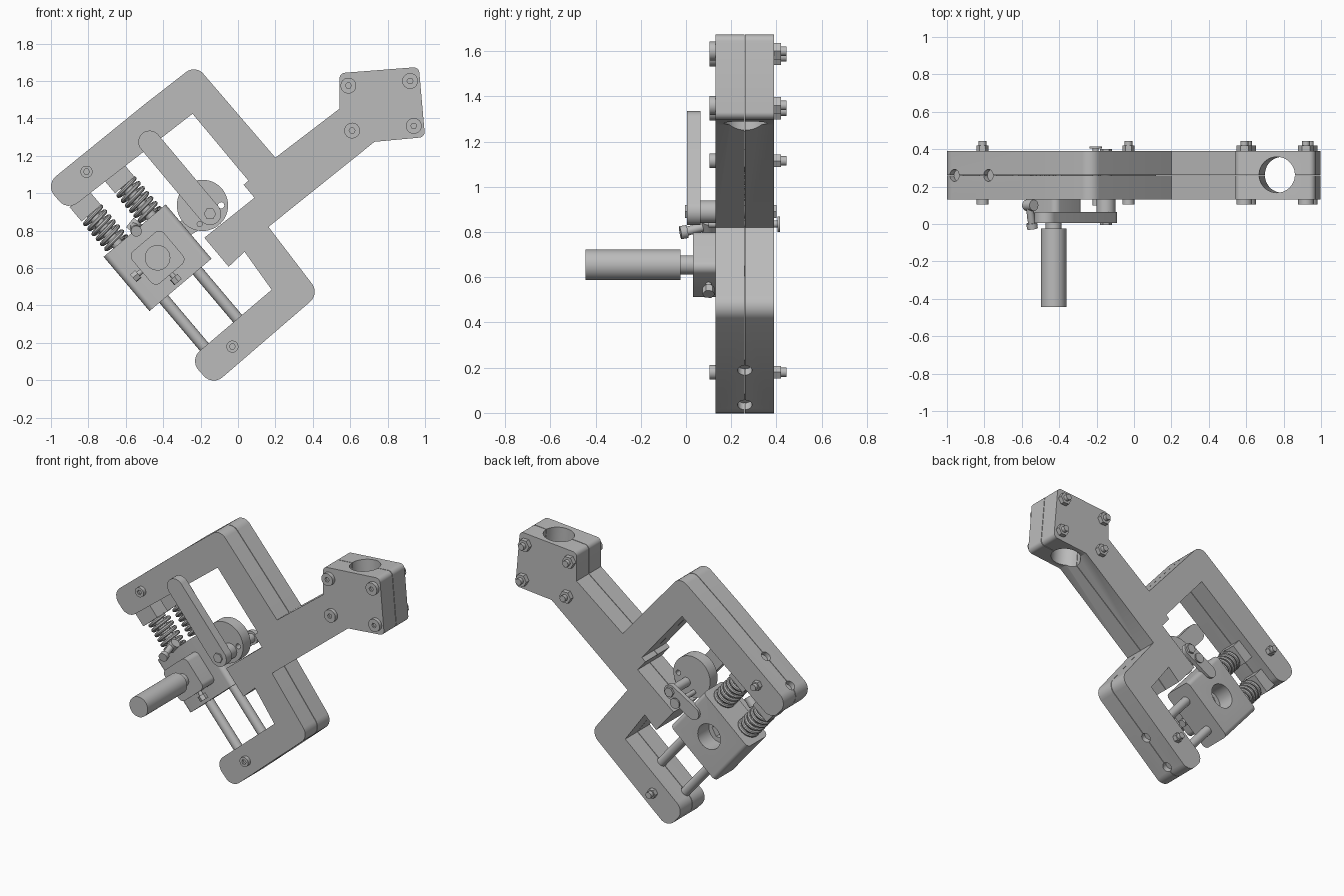
import bpy, bmesh, math
from mathutils import Vector as V

cube = bpy.data.objects.get("Cube")
if cube:
    bpy.data.objects.remove(cube)

grey = bpy.data.materials.new("plain grey")
grey.use_nodes = True
grey.diffuse_color = (0.5, 0.5, 0.5, 1)
grey.node_tree.nodes["Principled BSDF"].inputs["Base Color"].default_value = (0.5, 0.5, 0.5, 1)

X, Y, Z = V((1, 0, 0)), V((0, 1, 0)), V((0, 0, 1))
D = V((-0.645, 0, 0.764)).normalized()   # along the guide rods
E = V((D.z, 0, -D.x))                    # across the guide rods
MID = 0.26                               # depth of the split plane
C = V((-0.43, 0, 0.655))                 # carriage centre


def rounded(pts, steps=6):
    """Round each corner (a, b, radius) of a polygon."""
    out = []
    for i, (a, b, r) in enumerate(pts):
        p = V((a, b))
        if not r:
            out.append(p)
            continue
        d0 = (V(pts[i - 1][:2]) - p).normalized()
        d1 = (V(pts[(i + 1) % len(pts)][:2]) - p).normalized()
        half = d0.angle(d1) / 2
        c = p + (d0 + d1).normalized() * r / math.sin(half)
        s, e = p + d0 * r / math.tan(half) - c, p + d1 * r / math.tan(half) - c
        for k in range(steps + 1):
            out.append(c + s.lerp(e, k / steps).normalized() * r)
    return out


def circle(r, n=32):
    return [V((r * math.cos(math.tau * k / n), r * math.sin(math.tau * k / n))) for k in range(n)]


def box(a, b, r=0):
    return rounded([(-a, -b, r), (a, -b, r), (a, b, r), (-a, b, r)])


def finish(ob):
    bpy.ops.object.select_all(action='DESELECT')
    ob.select_set(True)
    bpy.context.view_layer.objects.active = ob
    bpy.ops.object.shade_smooth_by_angle(angle=math.radians(35))


def prism(name, pts, origin, u, v, w, w0, w1):
    """Extrude a 2D outline lying on axes u, v along w."""
    bm = bmesh.new()
    rings = [[bm.verts.new(origin + u * p.x + v * p.y + w * t) for p in pts] for t in (w0, w1)]
    for ring in rings:
        bm.faces.new(ring)
    for i in range(len(pts)):
        bm.faces.new((rings[0][i - 1], rings[0][i], rings[1][i], rings[1][i - 1]))
    bmesh.ops.recalc_face_normals(bm, faces=bm.faces)
    me = bpy.data.meshes.new(name)
    bm.to_mesh(me)
    bm.free()
    me.materials.append(grey)
    ob = bpy.data.objects.new(name, me)
    bpy.context.collection.objects.link(ob)
    finish(ob)
    return ob


def along_y(name, pts, x, z, y0, y1, u=X, v=Z):
    return prism(name, pts, V((x, 0, z)), u, v, Y, y0, y1)


def rod(name, a, b, r, n=32):
    a, b = V(a), V(b)
    w = (b - a).normalized()
    u = w.orthogonal().normalized()
    return prism(name, circle(r, n), a, u, w.cross(u), w, 0, (b - a).length)


def capsule(name, a, b, r, y0, y1):
    a, b = V((a[0], 0, a[1])), V((b[0], 0, b[1]))
    w = (b - a).normalized()
    h = (b - a).length / 2
    return prism(name, box(h + r, r, r * 0.999), (a + b) / 2, w, w.cross(Y), Y, y0, y1)


def cut(targets, cutters):
    for ob in targets:
        for c in cutters:
            m = ob.modifiers.new("hole", 'BOOLEAN')
            m.operation, m.solver, m.object = 'DIFFERENCE', 'EXACT', c
            bpy.context.view_layer.objects.active = ob
            bpy.ops.object.modifier_apply(modifier=m.name)
        finish(ob)
    for c in cutters:
        bpy.data.objects.remove(c)


# Clamped frame in two halves, with bores for the rods and the post
outline = rounded([
    (-1.03, 1.045, .07), (-.50, 1.475, 0), (-.227, 1.687, .065), (.20, 1.19, 0),
    (.543, 1.452, 0), (.543, 1.642, .03), (.967, 1.675, .03), (1.0, 1.30, .03),
    (.73, 1.275, 0), (.163, .82, 0), (.436, .463, .07), (-.136, -.03, .07),
    (-.26, .11, .07), (.18, .484, 0), (.035, .687, 0), (-.05, .607, 0),
    (-.18, .762, 0), (.088, .976, 0), (.03, 1.045, 0), (.056, 1.067, 0),
    (-.243, 1.425, 0), (-.912, .906, .07)])
halves = [along_y("frame_front", outline, 0, 0, .13, MID - .002),
          along_y("frame_back", outline, 0, 0, MID + .002, .39)]
lanes = [C + Y * MID + E * s * .117 for s in (-1, 1)]
cut(halves, [rod("rod_bore", p - D * .9, p + D * .9, .032) for p in lanes]
    + [rod("post_bore", (.755, .263, 1.78), (.80, .263, 1.20), .096, 48)])

# Carriage block with its rear socket
block = prism("carriage_block", box(.217, .108, .03), C + Y * MID, E, Y, D, -.19, .19)
cut([block], [along_y("socket", circle(.085), C.x, C.z, .25, .5),
              along_y("hex_socket", circle(.06, 6), C.x, C.z, .18, .5)])

# Guide rods, springs and spring seats
for side, p in zip(("left", "right"), lanes):
    rod(side + "_guide_rod", p - D * .675, p + D * .65, .031)
    prism(side + "_spring_seat", box(.068, .075), p, E, Y, D, .41, .51)
    cu = bpy.data.curves.new(side + "_spring", 'CURVE')
    cu.dimensions, cu.bevel_depth, cu.bevel_resolution = '3D', .012, 2
    n, turns = 144, 6
    sp = cu.splines.new('POLY')
    sp.points.add(n)
    for k in range(n + 1):
        t = math.tau * turns * k / n
        q = p + (E * math.cos(t) + Y * math.sin(t)) * .062 + D * (.195 + .21 * k / n)
        sp.points[k].co = (*q, 1)
    cu.materials.append(grey)
    spring = bpy.data.objects.new(side + "_spring", cu)
    bpy.context.collection.objects.link(spring)
    bpy.ops.object.select_all(action='DESELECT')
    spring.select_set(True)
    bpy.context.view_layer.objects.active = spring
    bpy.ops.object.convert(target='MESH')
    finish(bpy.context.object)

# Tool holder, collar and handle
along_y("tool_plate", box(.112, .112, .035), C.x, C.z, .03, .16, E, D)
along_y("tool_collar", circle(.042), C.x, C.z, -.03, .04)
along_y("tool_handle", circle(.068, 48), C.x, C.z, -.445, -.025)

# Locking screws on the tool plate and the small toggle
for name, axis in (("lower_lock_screw", -D), ("side_lock_screw", -E)):
    p = C + Y * .1
    rod(name, p + axis * .09, p + axis * .17, .014, 16)
    rod(name + "_nut", p + axis * .135, p + axis * .17, .028, 6)
rod("toggle_base", (-.575, .1, .80), (-.535, .1, .85), .03)
rod("toggle_arm", (-.56, .105, .83), (-.545, -.01, .80), .02)
rod("toggle_head", (-.547, .005, .802), (-.543, -.025, .797), .029)

# Crank lever, disc and rear link
PIVOT = (-.15, .89)
capsule("crank_lever", (-.473, 1.275), PIVOT, .06, .005, .065)
along_y("crank_hub", circle(.05), *PIVOT, .06, .15)
along_y("crank_bolt", circle(.033, 6), *PIVOT, -.005, .01)
along_y("crank_shaft", circle(.03), *PIVOT, .14, .37)
along_y("crank_nut", circle(.033, 6), *PIVOT, .38, .40)
disc = along_y("cam_disc", circle(.137, 48), -.19, .935, .13, .21)
cut([disc], [along_y("disc_hole", circle(.017, 16), -.09, .935, .1, .3)])
capsule("rear_link", PIVOT, (-.32, .79), .045, .355, .385)
along_y("link_pin", circle(.016, 16), -.205, .835, .1, .41)
along_y("link_pin_head", circle(.034), -.205, .835, .405, .415)

# Clamp bolts: socket heads in front, hex nuts behind
for i, (x, z, r) in enumerate([(.59, 1.575, .042), (.92, 1.60, .042), (.61, 1.335, .042),
                               (.94, 1.36, .042), (-.81, 1.115, .032), (-.03, .18, .032)]):
    head = along_y(f"bolt_head_{i}", circle(r), x, z, .105, .135)
    cut([head], [along_y("hex_recess", circle(.016, 6), x, z, .08, .12)])
    along_y(f"bolt_nut_{i}", circle(r, 6), x, z, .385, .42)
    along_y(f"bolt_end_{i}", circle(.021, 20), x, z, .41, .445)
